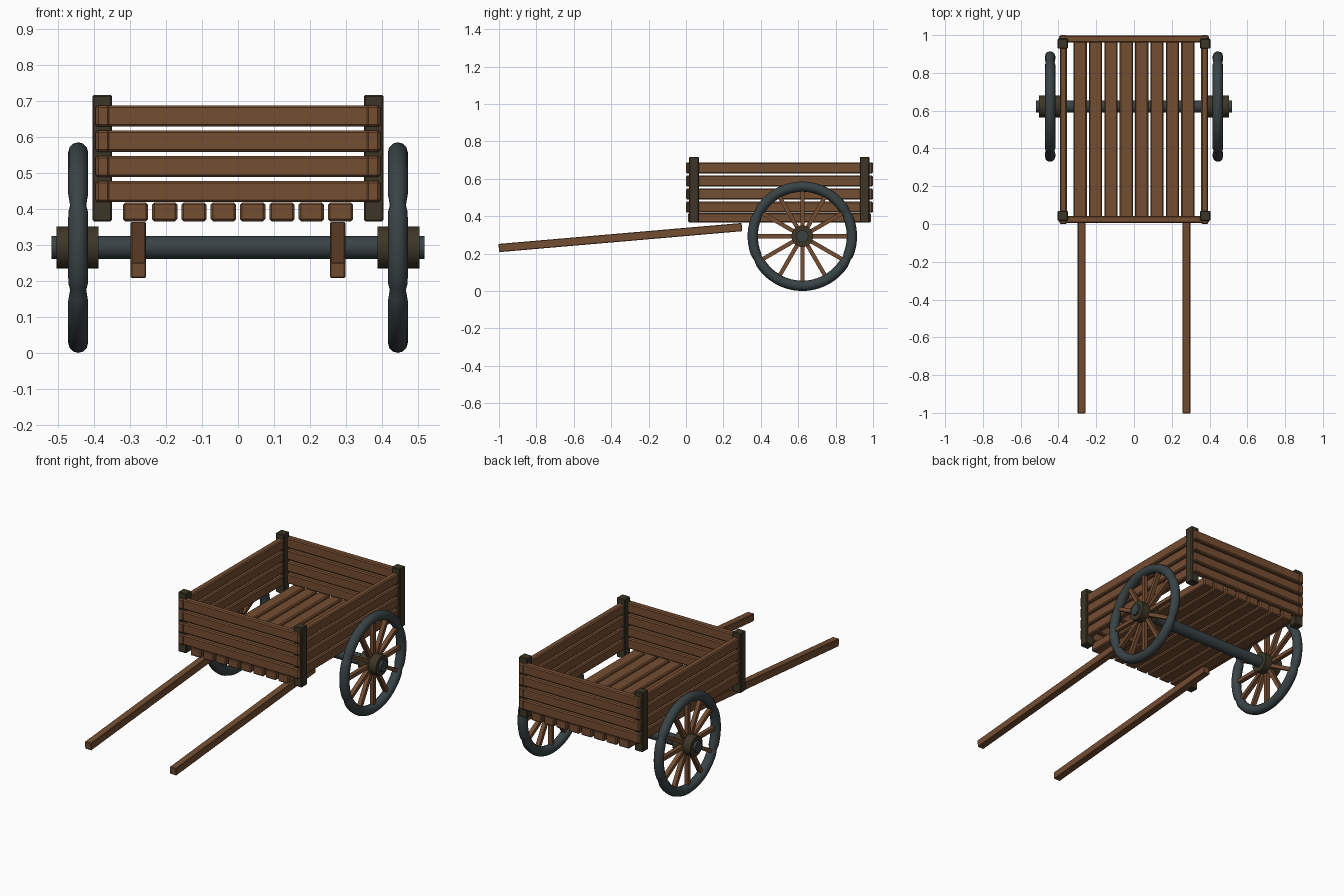
import bpy, bmesh, math
from mathutils import Matrix, Vector

if "Cube" in bpy.data.objects:
    bpy.data.objects.remove(bpy.data.objects["Cube"])


def material(name, rgb):
    m = bpy.data.materials.new(name)
    m.diffuse_color = (*rgb, 1)
    m.use_nodes = True
    m.node_tree.nodes["Principled BSDF"].inputs["Base Color"].default_value = m.diffuse_color
    return m


WOOD = material("brown wood", (0.175, 0.075, 0.031))
DARK = material("dark wood", (0.047, 0.037, 0.020))
IRON = material("grey iron", (0.040, 0.055, 0.060))


def finish(bm, name, mat, smooth=False):
    bmesh.ops.recalc_face_normals(bm, faces=bm.faces)
    me = bpy.data.meshes.new(name)
    bm.to_mesh(me)
    bm.free()
    me.materials.append(mat)
    ob = bpy.data.objects.new(name, me)
    bpy.context.collection.objects.link(ob)
    if smooth:
        bpy.ops.object.select_all(action='DESELECT')
        ob.select_set(True)
        bpy.context.view_layer.objects.active = ob
        bpy.ops.object.shade_smooth_by_angle(angle=math.radians(40))
    return ob


def box(name, mat, lo, hi, bevel=0.006, rot=None):
    lo, hi = Vector(lo), Vector(hi)
    bm = bmesh.new()
    bmesh.ops.create_cube(bm, size=1, matrix=Matrix.Diagonal((*(hi - lo), 1)))
    if bevel:
        bmesh.ops.bevel(bm, geom=bm.edges[:], offset=bevel, segments=1, affect='EDGES')
    ob = finish(bm, name, mat)
    ob.location = (lo + hi) / 2
    if rot:
        ob.rotation_euler = rot
    return ob


def rod_x(name, mat, x0, x1, r, sides):
    bm = bmesh.new()
    m = Matrix.Translation(((x0 + x1) / 2, AY, AZ)) @ Matrix.Rotation(math.pi / 2, 4, 'Y')
    bmesh.ops.create_cone(bm, cap_ends=True, segments=sides, radius1=r, radius2=r,
                          depth=abs(x1 - x0), matrix=m)
    return finish(bm, name, mat, True)


AY, AZ = 0.622, 0.293   # axle centre
R, r = 0.265, 0.0275    # rim radii

# floor boards
for i in range(8):
    x = -0.285 + i * 0.57 / 7
    box(f"floor_board_{i}", WOOD, (x - 0.035, 0.012, 0.366), (x + 0.035, 0.988, 0.418))

# slatted walls
for i in range(4):
    z0 = 0.419 + i * 0.07
    z1 = z0 + 0.059
    box(f"front_slat_{i}", WOOD, (-0.396, 0.004, z0), (0.396, 0.042, z1))
    box(f"back_slat_{i}", WOOD, (-0.396, 0.960, z0), (0.396, 0.998, z1))
    for s in (-1, 1):
        xs = sorted((s * 0.356, s * 0.393))
        box(f"side_slat_{s}_{i}", WOOD, (xs[0], 0.0, z0), (xs[1], 1.0, z1))

# corner posts
for s in (-1, 1):
    for y in (0.043, 0.955):
        box("corner_post", DARK, (s * 0.377 - 0.027, y - 0.026, 0.366),
            (s * 0.377 + 0.027, y + 0.026, 0.717), 0.004)

# pulling shafts, tilted down to the front
ang = math.atan2(0.112, 1.3)
L = 1.3 / math.cos(ang)
for s in (-1, 1):
    box("shaft", WOOD, (s * 0.277 - 0.021, -0.351 - L / 2, 0.264),
        (s * 0.277 + 0.021, -0.351 + L / 2, 0.308), 0.003, (ang, 0, 0))

# axle
rod_x("axle", IRON, -0.518, 0.518, 0.032, 24)


def rim(name, x):
    # ring of round section, pinched at the joints
    bm = bmesh.new()
    n, k = 96, 12
    joints = [math.radians(a) for a in (27, 153, 207, 333)]
    rings = []
    for i in range(n):
        a = 2 * math.pi * i / n
        d = min(abs(a - j) for j in joints)
        q = r * (1 - 0.22 * max(0, 1 - d / 0.09))
        ring = []
        for j in range(k):
            t = 2 * math.pi * j / k
            rad = R + q * math.cos(t)
            ring.append(bm.verts.new((x + q * math.sin(t), AY + rad * math.cos(a),
                                      AZ + rad * math.sin(a))))
        rings.append(ring)
    for i in range(n):
        A, B = rings[i], rings[(i + 1) % n]
        for j in range(k):
            bm.faces.new((A[j], A[(j + 1) % k], B[(j + 1) % k], B[j]))
    finish(bm, name, IRON, True)


# wheels
for s, side in ((-1, "left"), (1, "right")):
    x = s * 0.444
    rim(f"{side}_rim", x)
    rod_x(f"{side}_hub", DARK, s * 0.387, s * 0.504, 0.058, 24)
    bm = bmesh.new()
    for i in range(12):
        m = (Matrix.Translation((x, AY, AZ)) @ Matrix.Rotation(i * math.pi / 6, 4, 'X')
             @ Matrix.Translation((0, 0, 0.148)) @ Matrix.Diagonal((0.024, 0.022, 0.2, 1)))
        bmesh.ops.create_cube(bm, size=1, matrix=m)
    finish(bm, f"{side}_spokes", WOOD)
